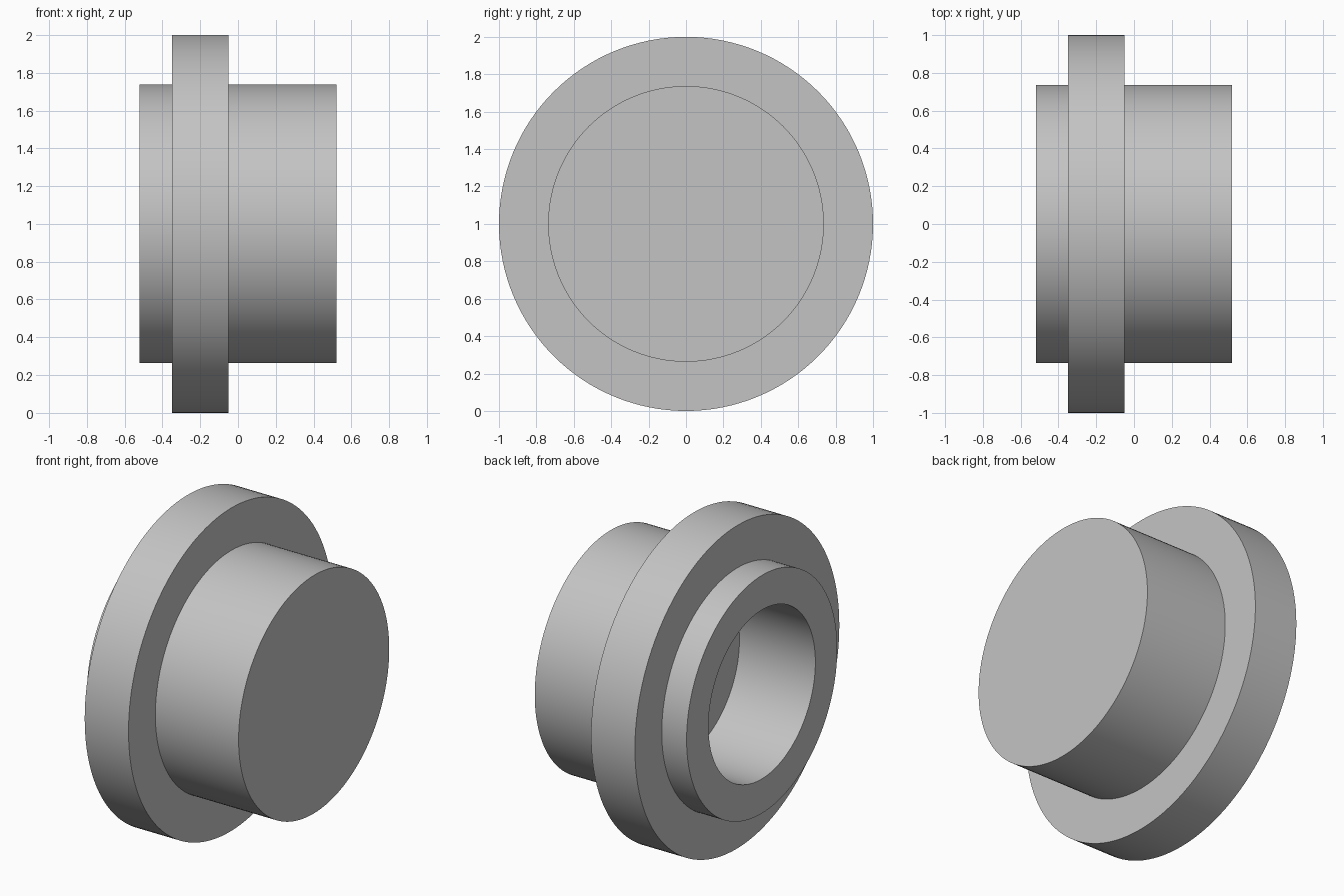
import bpy
import bmesh
from math import pi, radians
from mathutils import Vector

cube = bpy.data.objects.get("Cube")
if cube:
    bpy.data.objects.remove(cube, do_unlink=True)

# Single plain grey material
grey = bpy.data.materials.new("plain_grey")
grey.use_nodes = True
colour = (0.55, 0.55, 0.55, 1)
grey.diffuse_color = colour
grey.node_tree.nodes["Principled BSDF"].inputs["Base Color"].default_value = colour

SEGMENTS = 128
BODY_R, FLANGE_R, BORE_R = 0.737, 1.0, 0.523
OPEN_END, CLOSED_END = -0.52, 0.52
FLANGE_BACK, FLANGE_FRONT = -0.35, -0.05
BORE_FLOOR = 0.0


def lathe(name, profile):
    """Revolve (x, radius) points about the x axis, at a height of 1."""
    bm = bmesh.new()
    verts = [bm.verts.new((x, 0, r)) for x, r in profile]
    edges = [bm.edges.new(pair) for pair in zip(verts, verts[1:])]
    bmesh.ops.spin(bm, geom=verts + edges, cent=(0, 0, 0), axis=(1, 0, 0),
                   angle=2 * pi, steps=SEGMENTS, use_duplicate=False)
    bmesh.ops.remove_doubles(bm, verts=bm.verts[:], dist=0.0001)
    # Close the open rims with flat discs
    rims = [e for e in bm.edges if e.is_boundary]
    bmesh.ops.holes_fill(bm, edges=rims, sides=0)
    bmesh.ops.recalc_face_normals(bm, faces=bm.faces[:])
    bmesh.ops.translate(bm, verts=bm.verts[:], vec=Vector((0, 0, 1)))
    mesh = bpy.data.meshes.new(name)
    bm.to_mesh(mesh)
    bm.free()
    mesh.materials.append(grey)
    obj = bpy.data.objects.new(name, mesh)
    bpy.context.collection.objects.link(obj)
    return obj


# Flanged plug: blind bore, short collar, wide flange, long closed boss
plug = lathe("flanged_plug", [
    (BORE_FLOOR, BORE_R), (OPEN_END, BORE_R), (OPEN_END, BODY_R),
    (FLANGE_BACK, BODY_R), (FLANGE_BACK, FLANGE_R),
    (FLANGE_FRONT, FLANGE_R), (FLANGE_FRONT, BODY_R),
    (CLOSED_END, BODY_R),
])

bpy.ops.object.select_all(action="DESELECT")
plug.select_set(True)
bpy.context.view_layer.objects.active = plug
bpy.ops.object.shade_smooth_by_angle(angle=radians(30))
